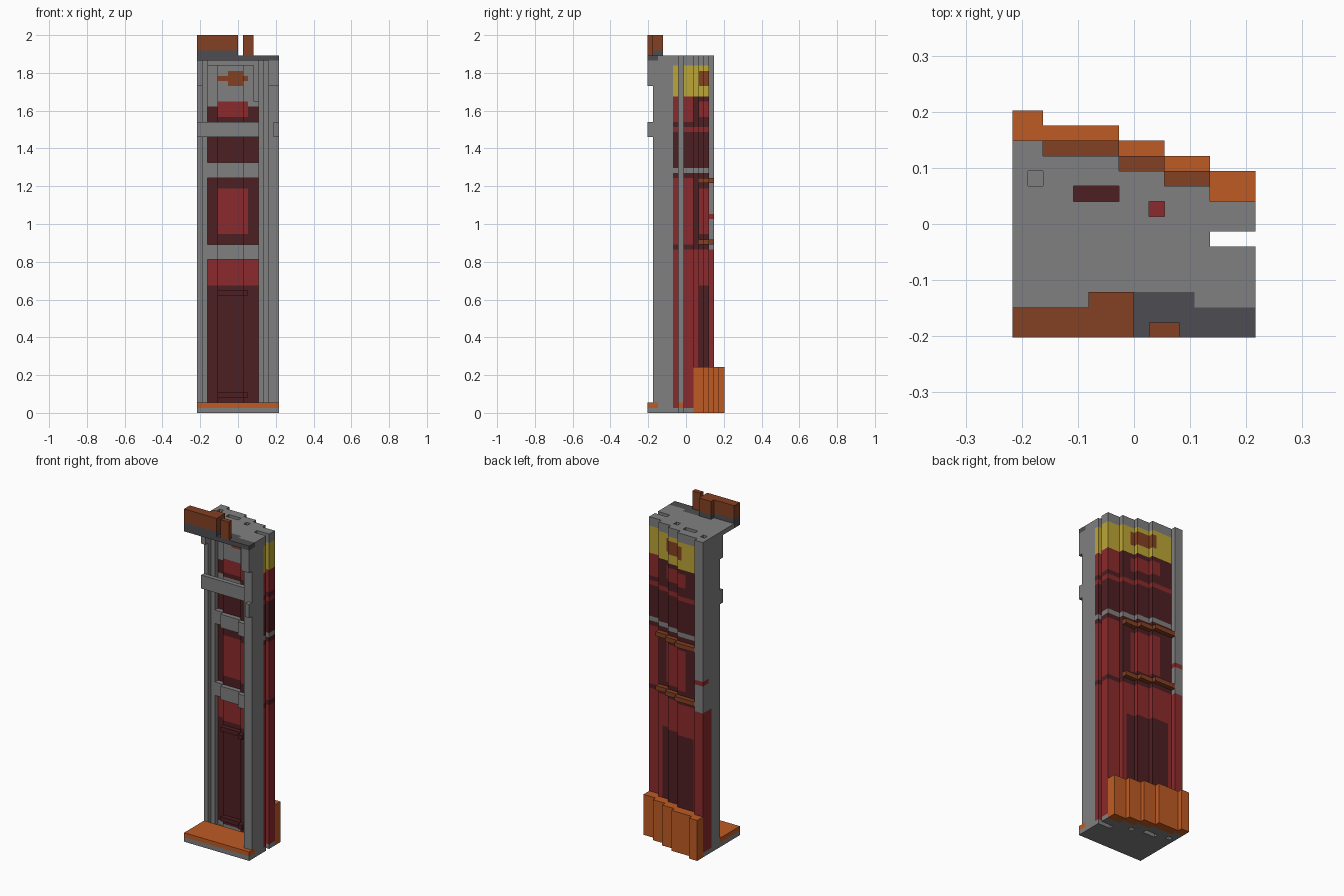
import bpy, bmesh, math

cube = bpy.data.objects.get("Cube")
if cube:
    bpy.data.objects.remove(cube, do_unlink=True)

U = 2 / 74                      # size of one block
COLOURS = {
    "grey": (0.216, 0.216, 0.216), "dark_grey": (0.076, 0.076, 0.084),
    "red": (0.26, 0.023, 0.025), "dark_red": (0.076, 0.014, 0.016),
    "orange": (0.52, 0.105, 0.017), "brown": (0.23, 0.051, 0.016),
    "yellow": (0.50, 0.38, 0.038),
}
NAMES = list(COLOURS)
MATS = []
for name, rgb in COLOURS.items():
    m = bpy.data.materials.new(name)
    m.use_nodes = True
    m.diffuse_color = (*rgb, 1)
    m.node_tree.nodes["Principled BSDF"].inputs["Base Color"].default_value = (*rgb, 1)
    MATS.append(m)


class Part:
    """A set of coloured blocks that becomes one mesh of its outer faces."""
    def __init__(self, name):
        self.name, self.cells = name, {}

    def fill(self, colour, xs, ys, zs):
        for x in range(*xs):
            for y in range(*ys):
                for z in range(*zs):
                    self.cells[x, y, z] = NAMES.index(colour)

    def paint(self, colour, xs, zs):
        for (x, y, z) in self.cells:
            if xs[0] <= x < xs[1] and zs[0] <= z < zs[1]:
                self.cells[x, y, z] = NAMES.index(colour)

    def carve(self, xs, ys, zs=(0, 74)):
        self.cells = {c: k for c, k in self.cells.items() if not (
            xs[0] <= c[0] < xs[1] and ys[0] <= c[1] < ys[1] and zs[0] <= c[2] < zs[1])}

    def build(self):
        bm, verts = bmesh.new(), {}

        def vert(p):
            if p not in verts:
                verts[p] = bm.verts.new(((p[0] - 8) * U, (p[1] - 7.5) * U, p[2] * U))
            return verts[p]

        for cell, colour in self.cells.items():
            for axis in range(3):
                for side in (0, 1):
                    near = list(cell)
                    near[axis] += 2 * side - 1
                    if tuple(near) in self.cells:
                        continue
                    loop = []
                    for a, b in ((0, 0), (1, 0), (1, 1), (0, 1)):
                        p = list(cell)
                        p[axis] += side
                        p[(axis + 1) % 3] += a
                        p[(axis + 2) % 3] += b
                        loop.append(vert(tuple(p)))
                    face = bm.faces.new(loop if side else loop[::-1])
                    face.material_index = colour
        # Merge flat areas of one colour
        bmesh.ops.dissolve_limit(bm, angle_limit=math.radians(1), verts=bm.verts[:],
                                 edges=bm.edges[:], delimit={'MATERIAL'})
        mesh = bpy.data.meshes.new(self.name)
        bm.to_mesh(mesh)
        bm.free()
        for m in MATS:
            mesh.materials.append(m)
        bpy.context.collection.objects.link(bpy.data.objects.new(self.name, mesh))


# Stepped back line: x start, x end, rear limit
STEPS = [(0, 2, 13), (2, 7, 12), (7, 10, 11), (10, 13, 10), (13, 16, 9)]
# Storey colours from the ground up
STOREYS = [(1, 32, "red"), (32, 33, "dark_red"), (33, 46, "red"), (46, 47, "dark_red"),
           (47, 48, "grey"), (48, 55, "dark_red"), (55, 56, "red"), (56, 57, "dark_red"),
           (57, 62, "red"), (62, 68, "yellow"), (68, 69, "grey")]


def slab(part, colour, zs, front):
    """Full stepped footprint with the side slot and the small shafts."""
    for a, b, back in STEPS:
        part.fill(colour, (a, b), (front, back), zs)
    part.carve((13, 16), (6, 7), zs)
    for hx, hy in (((1, 2), (10, 11)), ((4, 7), (9, 10)), ((9, 10), (8, 9))):
        part.carve(hx, hy, zs)


# Ground slab with painted floor
base = Part("base")
slab(base, "grey", (0, 1), 0)
base.fill("orange", (0, 16), (0, 2), (1, 2))
base.fill("orange", (0, 14), (2, 7), (1, 2))
base.carve((13, 16), (6, 7))
base.build()

# Stepped skirt at the rear
skirt = Part("rear_skirt")
for a, b, back in STEPS:
    skirt.fill("orange", (a, b), (back, back + 2), (0, 9))
skirt.build()

# Rear facade with storeys and windows
facade = Part("rear_facade")
for a, b, back in STEPS[1:]:
    for z0, z1, colour in STOREYS:
        facade.fill(colour, (a, b), (back - 2, back), (z0, z1))
facade.paint("dark_red", (3, 12), (1, 25))
facade.paint("dark_red", (2, 13), (33, 46))
facade.paint("dark_red", (2, 13), (57, 62))
facade.paint("red", (5, 11), (35, 44))
facade.paint("red", (5, 11), (58, 61))
facade.paint("brown", (6, 11), (64, 67))
facade.build()

# Window ledges on the rear
ledges = Part("rear_ledges")
for a, b, back in STEPS[1:4]:
    for z in (33, 45):
        ledges.fill("brown", (a, b), (back, back + 1), (z, z + 1))
ledges.build()

# Corner pillar on the low x side
pillar = Part("corner_pillar")
pillar.fill("grey", (0, 1), (7, 13), (1, 69))
pillar.fill("grey", (1, 2), (8, 13), (1, 69))
pillar.carve((1, 2), (10, 11))
pillar.fill("red", (0, 2), (11, 13), (1, 32))
pillar.fill("red", (0, 1), (10, 11), (1, 32))
pillar.fill("red", (0, 2), (11, 13), (38, 39))
pillar.fill("grey", (0, 1), (6, 7), (64, 69))
pillar.build()

# Tall column on the high x side
column = Part("side_column")
column.fill("grey", (14, 16), (1, 5), (2, 69))
column.fill("grey", (14, 16), (2, 5), (1, 2))
column.fill("grey", (13, 14), (3, 5), (2, 69))
column.fill("grey", (12, 13), (5, 8), (2, 69))
column.fill("grey", (15, 16), (0, 1), (54, 57))
column.fill("grey", (14, 16), (0, 1), (64, 69))
for z0, z1, colour in STOREYS:
    column.fill(colour, (13, 16), (5, 6), (z0, z1))
column.build()

# Recessed front wall, stepping forward
front = Part("front_wall")
FRONT = [(2, 4, 9), (4, 9, 8), (9, 12, 7)]
for a, b, y in FRONT:
    front.fill("grey", (a, b), (y, y + 1), (1, 69))
for z0, z1 in ((2, 25), (33, 46), (49, 54), (57, 60)):
    front.paint("dark_red", (2, 12), (z0, z1))
front.paint("red", (2, 12), (25, 30))
front.paint("red", (4, 10), (35, 44))
front.paint("red", (4, 10), (58, 61))
front.paint("brown", (6, 9), (64, 67))
front.paint("brown", (4, 10), (65, 66))
front.build()

# Cross beams, sills and lintel on the front
beams = Part("front_beams")
for a, b, y in FRONT:
    for z0, z1 in ((30, 33), (46, 49)):
        beams.fill("grey", (a, b), (y - 1, y), (z0, z1))
    for z in (3, 23):
        beams.fill("dark_red", (max(a, 4), min(b, 10)), (y - 1, y), (z, z + 1))
beams.fill("grey", (0, 12), (6, 7), (54, 57))
beams.fill("grey", (11, 12), (6, 7), (61, 69))
beams.fill("grey", (2, 12), (6, 7), (68, 69))
beams.build()

# Plugs inside the shafts
plugs = Part("shaft_plugs")
plugs.fill("dark_red", (4, 7), (9, 10), (30, 60))
plugs.fill("red", (9, 10), (8, 9), (30, 60))
plugs.fill("grey", (1, 2), (10, 11), (30, 60))
plugs.build()

# Roof slab with dark front edge
roof = Part("roof")
slab(roof, "grey", (69, 70), 2)
roof.fill("dark_grey", (0, 16), (0, 2), (69, 70))
roof.fill("dark_grey", (8, 12), (2, 3), (69, 70))
roof.build()

# Parapet along the front edge
parapet = Part("parapet")
for z0, z1, colour in ((70, 71, "dark_grey"), (71, 74, "brown")):
    parapet.fill(colour, (0, 8), (0, 2), (z0, z1))
    parapet.fill(colour, (5, 8), (2, 3), (z0, z1))
parapet.fill("brown", (9, 11), (0, 1), (70, 74))
parapet.build()
